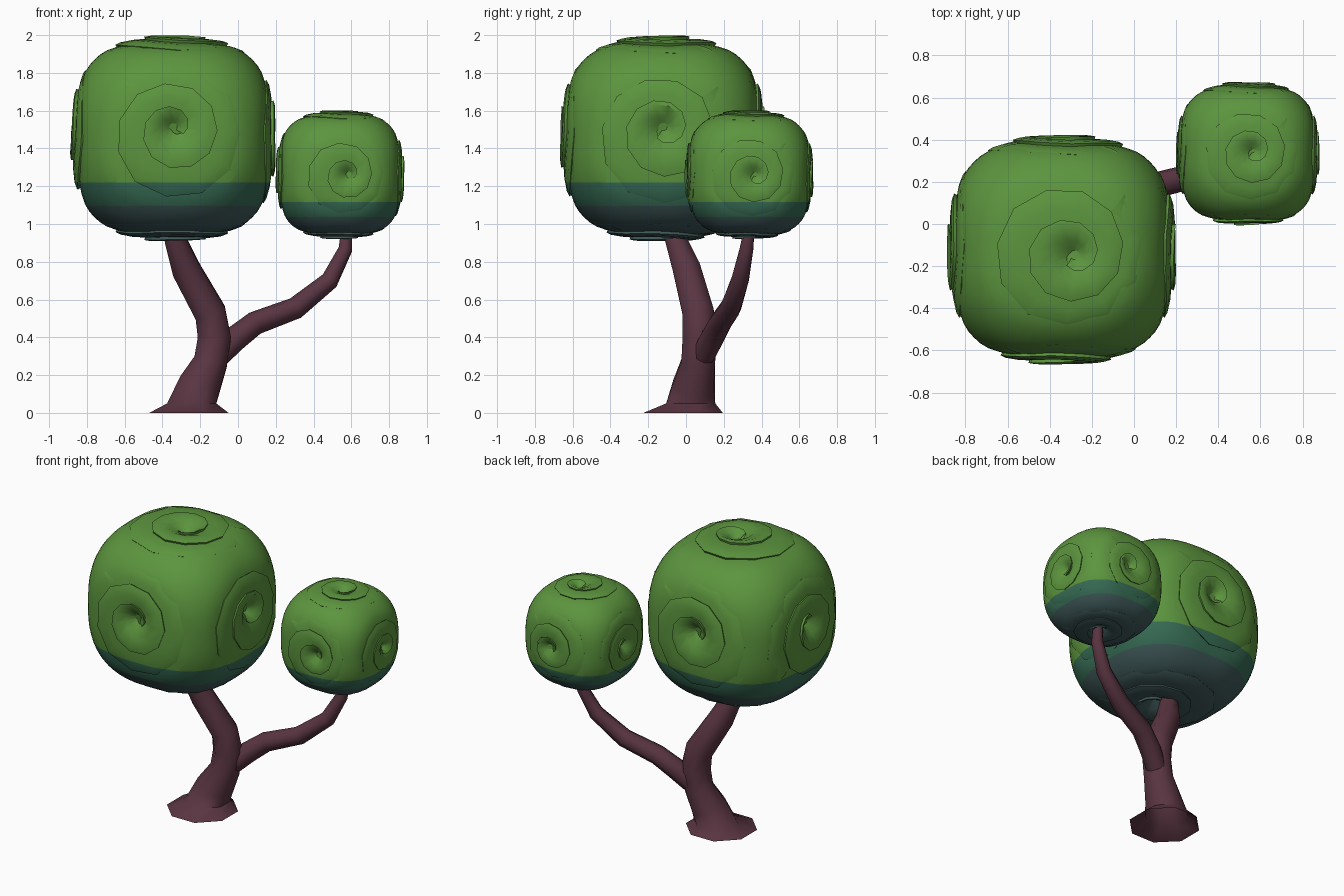
import bpy, bmesh, math
from mathutils import Vector

if "Cube" in bpy.data.objects:
    bpy.data.objects.remove(bpy.data.objects["Cube"])


def mat(name, rgb):
    m = bpy.data.materials.new(name)
    m.diffuse_color = (*rgb, 1)
    m.use_nodes = True
    m.node_tree.nodes["Principled BSDF"].inputs["Base Color"].default_value = m.diffuse_color
    return m


GREEN = mat("leaf_green", (0.107, 0.300, 0.048))
TEAL = mat("leaf_teal", (0.038, 0.150, 0.090))
SLATE = mat("leaf_slate", (0.050, 0.098, 0.098))
BARK = mat("bark_maroon", (0.100, 0.035, 0.053))


def finish(name, bm, mats, angle):
    me = bpy.data.meshes.new(name)
    bm.to_mesh(me)
    bm.free()
    ob = bpy.data.objects.new(name, me)
    bpy.context.collection.objects.link(ob)
    for m in mats:
        me.materials.append(m)
    bpy.ops.object.select_all(action='DESELECT')
    ob.select_set(True)
    bpy.context.view_layer.objects.active = ob
    bpy.ops.object.shade_smooth_by_angle(angle=math.radians(angle))
    return ob


def limb(name, path, sides=8, flat_start=False):
    """Tube through (x, y, z, radius) points; radius is to the flats."""
    bm = bmesh.new()
    pts = [Vector(p[:3]) for p in path]
    rings = []
    for i, p in enumerate(pts):
        d = (pts[min(i + 1, len(pts) - 1)] - pts[max(i - 1, 0)]).normalized()
        if flat_start and i < 2:
            d = Vector((0, 0, 1))
        u = (Vector((1, 0, 0)) - d * d.x).normalized()
        v = d.cross(u)
        r = path[i][3] / math.cos(math.pi / sides)
        rings.append([bm.verts.new(p + r * (math.cos(a) * u + math.sin(a) * v))
                      for a in (2 * math.pi * (k + 0.5) / sides for k in range(sides))])
    for a, b in zip(rings, rings[1:]):
        for k in range(sides):
            n = (k + 1) % sides
            bm.faces.new((a[k], a[n], b[n], b[k]))
    bm.faces.new(rings[-1])
    return finish(name, bm, [BARK], 50)


# Crown: rounded cube with a spiral leaf sheet wound on each of its six sides
P = 2.6


def on_crown(v, f):
    return v * (f / sum(abs(c) ** P for c in v) ** (1 / P))


def pit(rho):
    return 0.13 * max(0, 1 - rho / 0.22)


def spiral(bm, n, shift):
    u = Vector((n.y, n.z, n.x))
    v = n.cross(u)
    start, pitch, turns, steps = 0.12, 0.30, 2.5, 11
    section = [(0, 0.968), (0.4, 0.987), (0.8, 1.0), (1, 0.997), (1, 0.94)]
    prev = None
    for i in range(int(turns * steps) + 1):
        t = i / steps
        a = 2 * math.pi * t + 2.6
        outer = start + pitch * t
        inner = max(0.03, outer - pitch - 0.02)
        row = []
        for s, f in section:
            rho = inner + (outer - inner) * s
            q = n + rho * (math.cos(a) * u + math.sin(a) * v)
            q += shift * max(0, 1 - rho)
            row.append(bm.verts.new(on_crown(q, f - pit(rho))))
        if prev:
            for j in range(len(row) - 1):
                bm.faces.new((prev[j], prev[j + 1], row[j + 1], row[j]))
        prev = row


def crown(name, centre, half, shifts):
    bm = bmesh.new()
    bmesh.ops.create_cube(bm, size=2)
    bmesh.ops.subdivide_edges(bm, edges=bm.edges[:], cuts=15, use_grid_fill=True)
    for vert in bm.verts:
        c = sorted(abs(x) for x in vert.co)
        rho = math.hypot(c[0], c[1]) / c[2]
        f = 0.955 + 0.04 * min(1, max(0, (rho - 0.45) / 0.35))
        f -= 0.13 * max(0, 1 - rho / 0.42)
        vert.co = on_crown(vert.co, f)
    for axis in range(3):
        for sign in (1, -1):
            n = Vector((0, 0, 0))
            n[axis] = sign
            spiral(bm, n, Vector(shifts[axis]))
    # Colour bands by height, cut cleanly
    teal_z, slate_z = -0.425, -0.655
    for z in (teal_z, slate_z):
        bmesh.ops.bisect_plane(bm, geom=bm.verts[:] + bm.edges[:] + bm.faces[:],
                               plane_co=(0, 0, z), plane_no=(0, 0, 1))
    for f in bm.faces:
        z = f.calc_center_median().z
        f.material_index = 2 if z < slate_z else 1 if z < teal_z else 0
    for vert in bm.verts:
        vert.co = Vector(centre) + vert.co * half
    return finish(name, bm, [GREEN, TEAL, SLATE], 40)


crown("large_crown", (-0.342, -0.122, 1.453), 0.548,
      [(0, 0, 0.12), (0, 0, 0.12), (0.12, -0.05, 0)])
crown("small_crown", (0.54, 0.335, 1.262), 0.343,
      [(0, 0.1, 0), (0.15, 0, 0), (0.08, 0.04, 0)])

# Trunk with flared foot, and side branch
limb("trunk", [(-0.26, -0.015, 0, 0.21), (-0.245, 0.025, 0.05, 0.13),
               (-0.205, 0.04, 0.14, 0.111), (-0.145, 0.065, 0.27, 0.089),
               (-0.125, 0.07, 0.40, 0.088), (-0.147, 0.065, 0.53, 0.083),
               (-0.275, 0.005, 0.76, 0.074), (-0.333, -0.055, 0.92, 0.056),
               (-0.345, -0.08, 1.02, 0.05)], flat_start=True)
limb("side_branch", [(-0.10, 0.095, 0.31, 0.06), (-0.02, 0.135, 0.39, 0.062),
                     (0.09, 0.18, 0.475, 0.058), (0.305, 0.235, 0.555, 0.054),
                     (0.485, 0.285, 0.70, 0.046), (0.568, 0.32, 0.865, 0.036),
                     (0.575, 0.335, 0.98, 0.028)])
